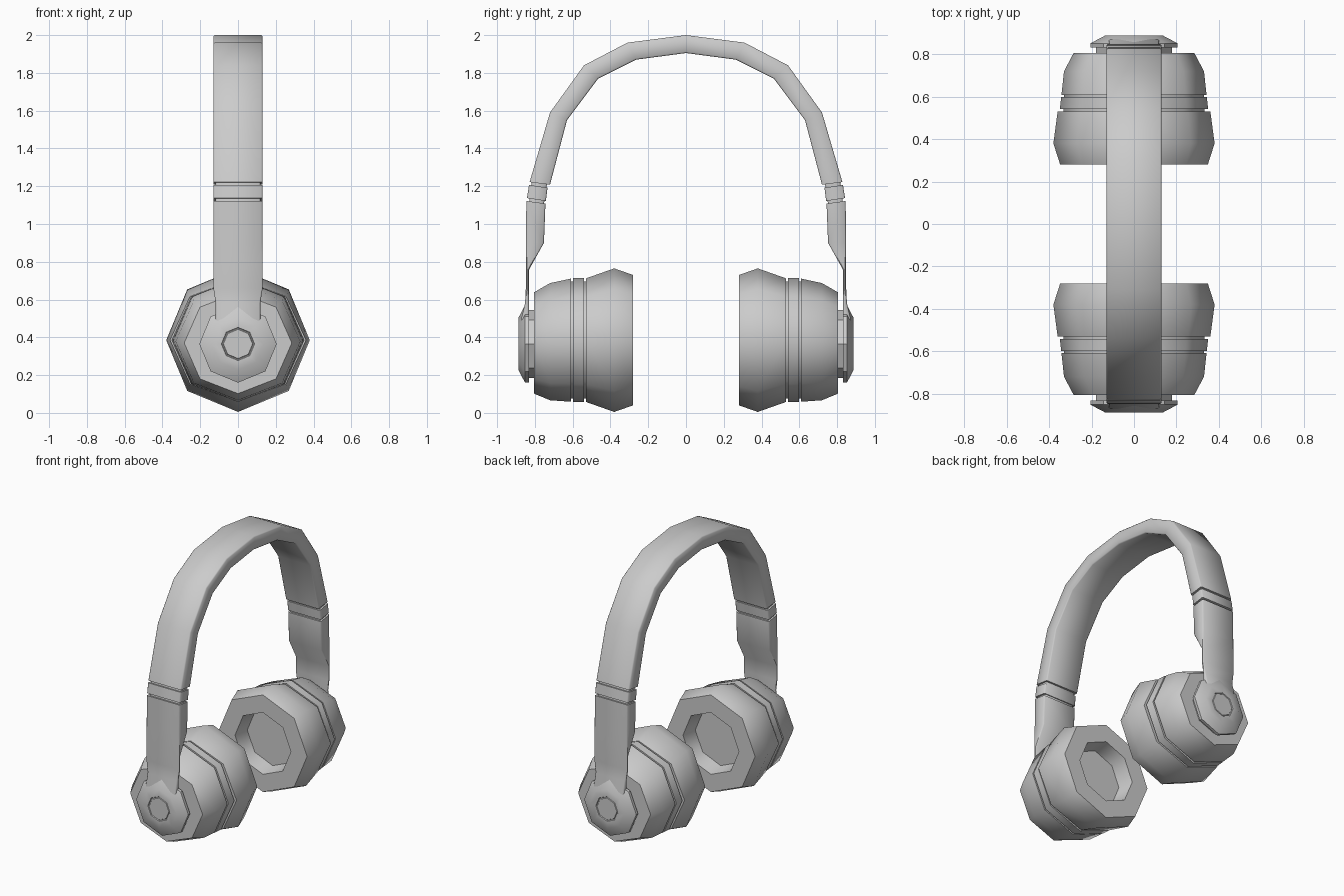
import bpy, bmesh, math

if "Cube" in bpy.data.objects:
    bpy.data.objects.remove(bpy.data.objects["Cube"])


def loft(name, rings, cap_start=True, cap_end=True, angle=48):
    """Skin a list of closed rings, mirror it across y and shade it."""
    bm = bmesh.new()
    loops = [[bm.verts.new(p) for p in ring] for ring in rings]
    n = len(loops[0])
    for a, b in zip(loops, loops[1:]):
        for i in range(n):
            j = (i + 1) % n
            bm.faces.new((a[i], a[j], b[j], b[i]))
    if cap_start:
        bm.faces.new(loops[0][::-1])
    if cap_end:
        bm.faces.new(loops[-1])
    bmesh.ops.recalc_face_normals(bm, faces=bm.faces)
    mesh = bpy.data.meshes.new(name)
    bm.to_mesh(mesh)
    bm.free()
    ob = bpy.data.objects.new(name, mesh)
    bpy.context.collection.objects.link(ob)
    bpy.ops.object.select_all(action='DESELECT')
    ob.select_set(True)
    bpy.context.view_layer.objects.active = ob
    bpy.ops.object.shade_smooth_by_angle(angle=math.radians(angle))
    m = ob.modifiers.new("Mirror", 'MIRROR')
    m.use_axis = (False, True, False)
    m.use_clip = True
    return ob


def octagon(y, rx, rz, cz):
    return [(rx * math.cos(i * math.pi / 4), y, cz + rz * math.sin(i * math.pi / 4))
            for i in range(8)]


def section(outer, inner, w=0.13, inset=0.0, c=0.007):
    """Chamfered rectangle between an outer and an inner (y, z) point."""
    dy, dz = inner[0] - outer[0], inner[1] - outer[1]
    length = math.hypot(dy, dz)
    w -= inset
    a, b = inset / length, 1 - inset / length
    k = min(c, length * 0.3) / length
    pts = [(-w + c, a), (w - c, a), (w, a + k), (w, b - k),
           (w - c, b), (-w + c, b), (-w, b - k), (-w, a + k)]
    return [(x, outer[0] + dy * t, outer[1] + dz * t) for x, t in pts]


# Headband arch
loft("headband", [section(o, i) for o, i in [
    ((0, 2.0), (0, 1.905)),
    ((0.31, 1.96), (0.265, 1.87)),
    ((0.54, 1.84), (0.465, 1.77)),
    ((0.72, 1.59), (0.63, 1.55)),
    ((0.828, 1.222), (0.72, 1.208))]], cap_start=False)

# Slider collar and the recessed core seen in its two grooves
loft("slider_collar", [section((0.831, 1.207), (0.733, 1.192)),
                       section((0.842, 1.137), (0.742, 1.122))])
loft("slider_core", [section((0.826, 1.24), (0.722, 1.225), inset=0.012),
                     section((0.846, 1.09), (0.744, 1.08), inset=0.012)])

# Arm thinning down to the hub
loft("arm", [section(o, i, w) for o, i, w in [
    ((0.845, 1.122), (0.744, 1.108), 0.13),
    ((0.848, 0.90), (0.752, 0.90), 0.13),
    ((0.848, 0.76), (0.83, 0.76), 0.13),
    ((0.848, 0.66), (0.83, 0.66), 0.13),
    ((0.852, 0.58), (0.83, 0.58), 0.118),
    ((0.872, 0.50), (0.83, 0.50), 0.118),
    ((0.872, 0.36), (0.83, 0.36), 0.118)]])

# Pivot hub with an incised centre button
loft("hub", [octagon(y, r, r, 0.365) for y, r in [
    (0.79, 0.18), (0.832, 0.18), (0.832, 0.205), (0.852, 0.205),
    (0.888, 0.137), (0.888, 0.088), (0.882, 0.085), (0.882, 0.08),
    (0.887, 0.077)]], angle=30)

# Ear cushion with its recessed opening
loft("ear_cushion", [octagon(y, rx, rz, cz) for y, rx, rz, cz in [
    (0.39, 0.20, 0.20, 0.385), (0.28, 0.22, 0.22, 0.385),
    (0.28, 0.348, 0.345, 0.385), (0.38, 0.38, 0.38, 0.385),
    (0.53, 0.36, 0.327, 0.385), (0.53, 0.30, 0.28, 0.385)]])

# Cup ring and the core behind its grooves
loft("cup_ring", [octagon(y, rx, rz, 0.385) for y, rx, rz in [
    (0.541, 0.30, 0.28), (0.541, 0.35, 0.328),
    (0.598, 0.343, 0.328), (0.598, 0.30, 0.28)]])
loft("cup_core", [octagon(0.50, 0.335, 0.31, 0.385),
                  octagon(0.63, 0.328, 0.31, 0.385)])

# Outer cup shell
loft("cup_shell", [octagon(y, rx, rz, cz) for y, rx, rz, cz in [
    (0.609, 0.30, 0.28, 0.385), (0.609, 0.342, 0.326, 0.385),
    (0.72, 0.33, 0.31, 0.377), (0.805, 0.285, 0.268, 0.37)]])
